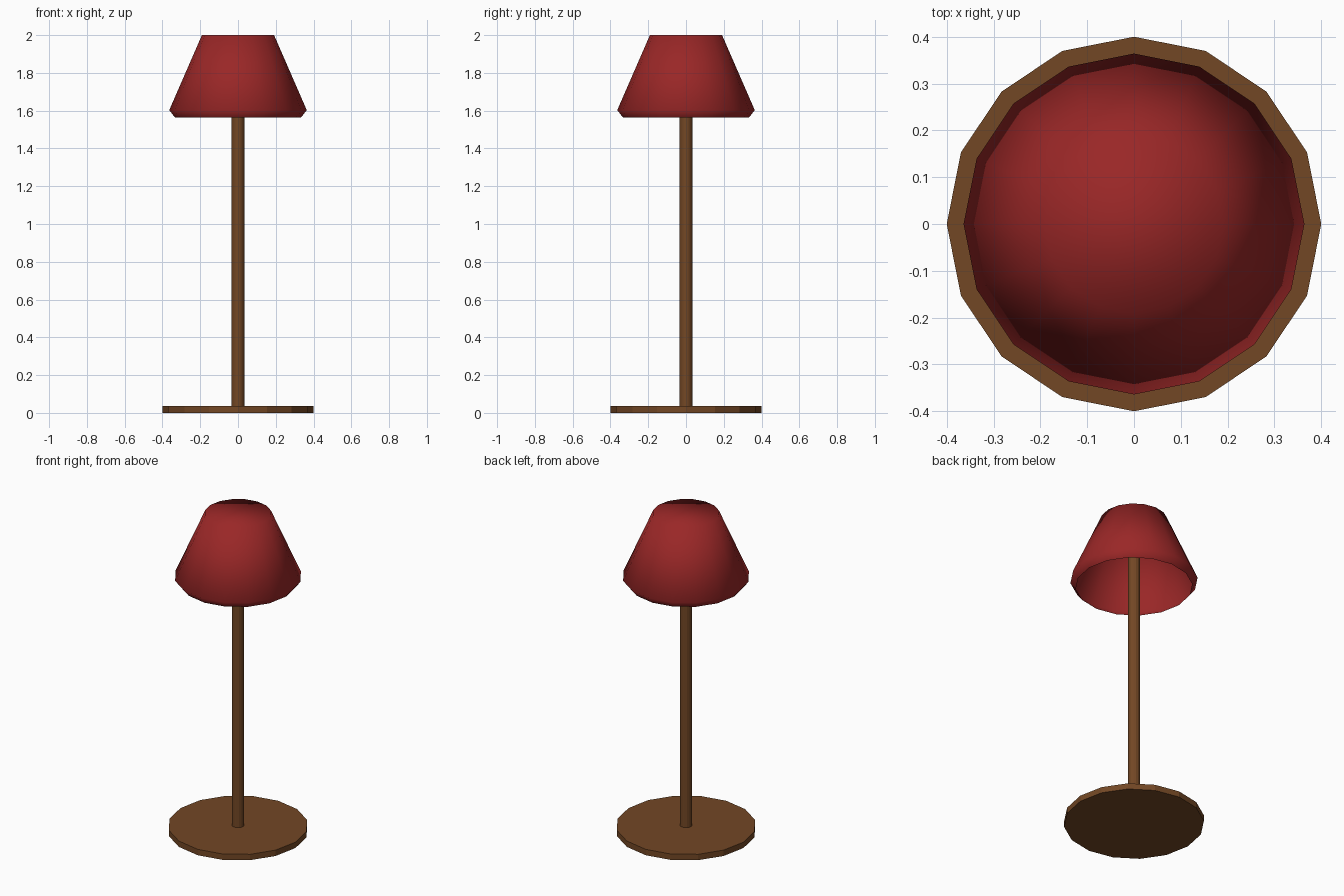
import bpy, bmesh, math

if "Cube" in bpy.data.objects:
    bpy.data.objects.remove(bpy.data.objects["Cube"])

SIDES = 16


def material(name, rgb):
    m = bpy.data.materials.new(name)
    m.diffuse_color = (*rgb, 1.0)
    m.use_nodes = True
    m.node_tree.nodes["Principled BSDF"].inputs["Base Color"].default_value = m.diffuse_color
    return m


wood = material("brown wood", (0.17, 0.063, 0.018))
fabric = material("dark red fabric", (0.32, 0.02, 0.02))


def lathe(name, profile, mat, cap_start=False, cap_end=False, smooth=False):
    """Spin (radius, z) points, listed bottom to top, into a 16-sided shell."""
    bm = bmesh.new()
    rings = [[bm.verts.new((r * math.cos(math.tau * i / SIDES),
                            r * math.sin(math.tau * i / SIDES), z))
              for i in range(SIDES)] for r, z in profile]
    for low, high in zip(rings, rings[1:]):
        for i in range(SIDES):
            j = (i + 1) % SIDES
            bm.faces.new((low[i], low[j], high[j], high[i]))
    if cap_start:
        bm.faces.new(rings[0][::-1])
    if cap_end:
        bm.faces.new(rings[-1])
    for f in bm.faces:
        f.smooth = smooth
    me = bpy.data.meshes.new(name)
    bm.to_mesh(me)
    bm.free()
    me.materials.append(mat)
    ob = bpy.data.objects.new(name, me)
    bpy.context.collection.objects.link(ob)
    return ob


# round foot plate
lathe("base", [(0.40, 0.0), (0.40, 0.037)], wood, True, True)

# post running up inside the shade
lathe("post", [(0.035, 0.037), (0.035, 1.97)], wood, True, True)

# thin lampshade: turned-in lip, sloping wall, closed top, open underneath
lathe("lampshade", [(0.333, 1.563), (0.364, 1.603), (0.191, 2.0)],
      fabric, cap_end=True, smooth=True)
